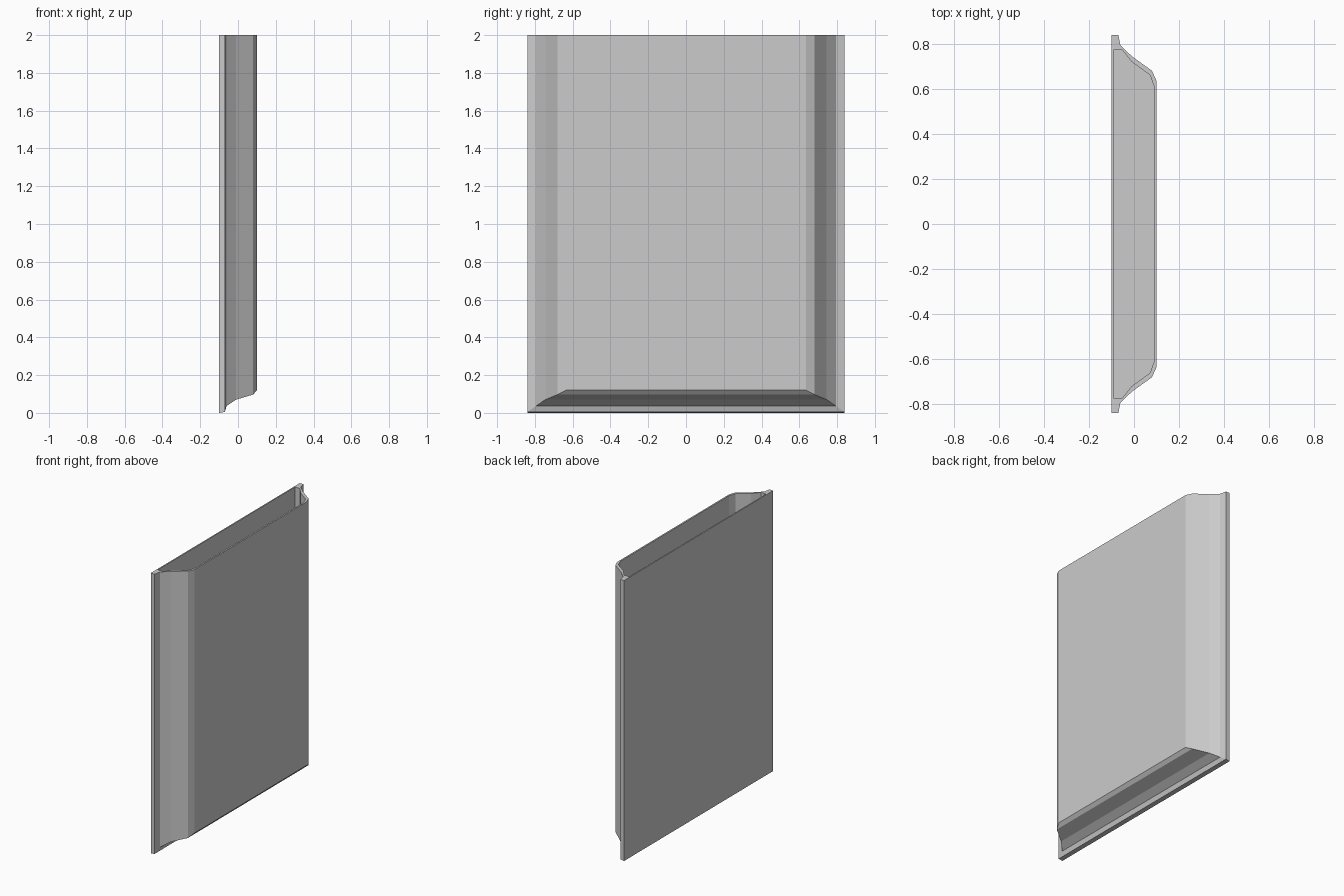
import bpy, bmesh

if "Cube" in bpy.data.objects:
    bpy.data.objects.remove(bpy.data.objects["Cube"])

TOP, FLOOR = 2.0, 0.13

# Outer moulded section: x, half width in y, height of the bottom edge
OUTER = [(-0.10, 0.84, 0.0), (-0.07, 0.84, 0.005), (-0.06, 0.793, 0.037),
         (-0.01, 0.745, 0.07), (0.08, 0.68, 0.097), (0.10, 0.635, 0.12)]
# Inner cavity section: x, half width in y
INNER = [(-0.091, 0.772), (-0.052, 0.772), (-0.01, 0.72),
         (0.071, 0.661), (0.089, 0.61)]

bm = bmesh.new()


def column(x, y, low):
    """Bottom and top vertex of one vertical edge."""
    return bm.verts.new((x, y, low)), bm.verts.new((x, y, TOP))


outer = {s: [column(x, s * y, z) for x, y, z in OUTER] for s in (1, -1)}
inner = {s: [column(x, s * y, FLOOR) for x, y in INNER] for s in (1, -1)}

for s in (1, -1):
    o, i = outer[s], inner[s]
    # Moulded sides and cavity sides
    for wall in (o, i):
        for a, b in zip(wall, wall[1:]):
            bm.faces.new((a[0], b[0], b[1], a[1]))
    # Top rim along the mouldings
    bm.faces.new((o[0][1], o[1][1], i[0][1]))
    for k in range(4):
        bm.faces.new((o[k + 1][1], o[k + 2][1], i[k + 1][1], i[k][1]))

# Front and back panels, inside and outside, with their rims
for k in (0, -1):
    for wall in (outer, inner):
        a, b = wall[1][k], wall[-1][k]
        bm.faces.new((a[0], b[0], b[1], a[1]))
    bm.faces.new((outer[1][k][1], outer[-1][k][1],
                  inner[-1][k][1], inner[1][k][1]))

# Moulded underside
for k in range(len(OUTER) - 1):
    bm.faces.new((outer[1][k][0], outer[1][k + 1][0],
                  outer[-1][k + 1][0], outer[-1][k][0]))

# Cavity floor
bm.faces.new([c[0] for c in inner[1]] + [c[0] for c in reversed(inner[-1])])

bmesh.ops.recalc_face_normals(bm, faces=bm.faces)
mesh = bpy.data.meshes.new("wall_pocket")
bm.to_mesh(mesh)
bm.free()
bpy.context.collection.objects.link(bpy.data.objects.new("wall_pocket", mesh))
